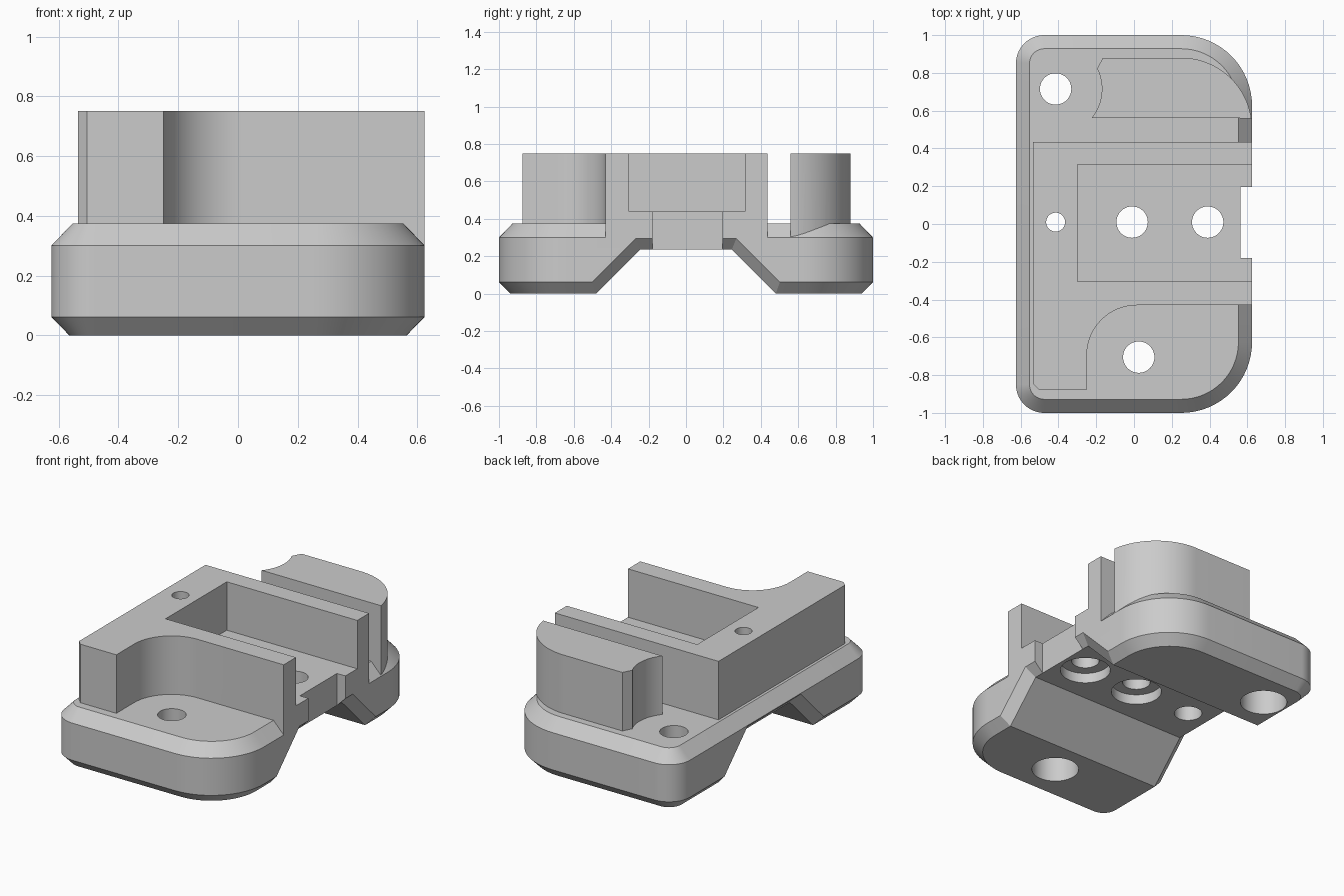
import bpy, bmesh
from math import sin, cos, radians

cube = bpy.data.objects.get("Cube")
if cube:
    bpy.data.objects.remove(cube, do_unlink=True)

grey = bpy.data.materials.new("light grey plastic")
grey.use_nodes = True
grey.diffuse_color = (0.6, 0.6, 0.6, 1)
grey.node_tree.nodes["Principled BSDF"].inputs["Base Color"].default_value = (0.6, 0.6, 0.6, 1)


def loft(name, rings):
    """Closed solid through a list of equal-length 3D rings."""
    bm = bmesh.new()
    loops = [[bm.verts.new(p) for p in ring] for ring in rings]
    n = len(loops[0])
    for a, b in zip(loops, loops[1:]):
        for i in range(n):
            j = (i + 1) % n
            bm.faces.new((a[i], a[j], b[j], b[i]))
    bm.faces.new(loops[0])
    bm.faces.new(loops[-1])
    bmesh.ops.recalc_face_normals(bm, faces=bm.faces)
    mesh = bpy.data.meshes.new(name)
    bm.to_mesh(mesh)
    bm.free()
    mesh.materials.append(grey)
    obj = bpy.data.objects.new(name, mesh)
    bpy.context.collection.objects.link(obj)
    return obj


def prism(name, outline, z0, z1):
    return loft(name, [[(x, y, z) for x, y in outline] for z in (z0, z1)])


def box(name, x0, x1, y0, y1, z0, z1):
    return prism(name, [(x0, y0), (x1, y0), (x1, y1), (x0, y1)], z0, z1)


def arc(cx, cy, r, a0, a1, steps=16):
    angles = [radians(a0 + (a1 - a0) * i / steps) for i in range(steps + 1)]
    return [(cx + r * cos(a), cy + r * sin(a)) for a in angles]


def cylinder(name, x, y, r, z0, z1):
    return prism(name, arc(x, y, r, 0, 352.5, 47), z0, z1)


def combine(target, tool, operation):
    """Apply a boolean and remove the tool."""
    mod = target.modifiers.new("combine", 'BOOLEAN')
    mod.operation = operation
    mod.solver = 'EXACT'
    mod.object = tool
    bpy.context.view_layer.objects.active = target
    bpy.ops.object.modifier_apply(modifier=mod.name)
    bpy.data.objects.remove(tool, do_unlink=True)


# Base with rounded corners and chamfered rims
def base_ring(inset, z):
    left, right = 0.15, 0.375
    pts = []
    for sx, sy, r, a in ((1, 1, right, 0), (-1, 1, left, 90),
                         (-1, -1, left, 180), (1, -1, right, 270)):
        pts += arc(sx * (0.625 - r), sy * (1 - r), r - inset, a, a + 90)
    return [(x, y, z) for x, y in pts]


body = loft("mount_body", [base_ring(0.06, 0), base_ring(0, 0.062),
                           base_ring(0, 0.3), base_ring(0.072, 0.375)])

# Raised block with a front arm and a concave fillet
block = [(0.625, 0.435), (-0.535, 0.435), (-0.535, -0.845), (-0.505, -0.875),
         (-0.25, -0.875)] + arc(0.015, -0.695, 0.265, 180, 90) + [(0.625, -0.43)]
combine(body, prism("raised_block", block, 0.3, 0.75), 'UNION')

# Rear wall, scooped around the corner hole
rear = [(-0.165, 0.88)] + arc(-0.415, 0.715, 0.245, 26, -39)
rear += arc(0.25, 0.505, 0.375, 8.4, 90, 24)
combine(body, prism("rear_wall", rear, 0.3, 0.75), 'UNION')


# Underside channel, flared at both ends to chamfer its edges
def channel_ring(x, grow):
    k = grow * 1.4
    top = 0.235 + grow
    foot, shoulder = 0.48 + k, 0.48 + k - top
    return [(x, -foot - 0.1, -0.1), (x, -shoulder, top),
            (x, shoulder, top), (x, foot + 0.1, -0.1)]


combine(body, loft("channel_cutter", [channel_ring(x, g) for x, g in (
    (-0.685, 0.12), (-0.565, 0), (0.565, 0), (0.685, 0.12))]), 'DIFFERENCE')

# Open pocket and end notch
combine(body, box("pocket_cutter", -0.3, 0.8, -0.305, 0.315, 0.44, 0.9), 'DIFFERENCE')
combine(body, box("notch_cutter", 0.565, 0.8, -0.18, 0.195, 0.1, 0.6), 'DIFFERENCE')

# Screw holes with counterbores below: x, y, radius, bore radius, bore top
for x, y, r, bore, top in ((-0.415, 0.715, 0.083, 0.14, 0.2),
                           (0.025, -0.705, 0.083, 0.14, 0.2),
                           (-0.415, 0.01, 0.05, 0.083, 0.5),
                           (-0.01, 0.01, 0.083, 0.15, 0.3),
                           (0.39, 0.01, 0.083, 0.15, 0.3)):
    combine(body, cylinder("hole_cutter", x, y, r, -0.1, 0.9), 'DIFFERENCE')
    combine(body, cylinder("bore_cutter", x, y, bore, -0.1, top), 'DIFFERENCE')

# Smooth curves, crisp edges
bpy.ops.object.select_all(action='DESELECT')
body.select_set(True)
bpy.context.view_layer.objects.active = body
bpy.ops.object.shade_smooth_by_angle(angle=radians(25))
